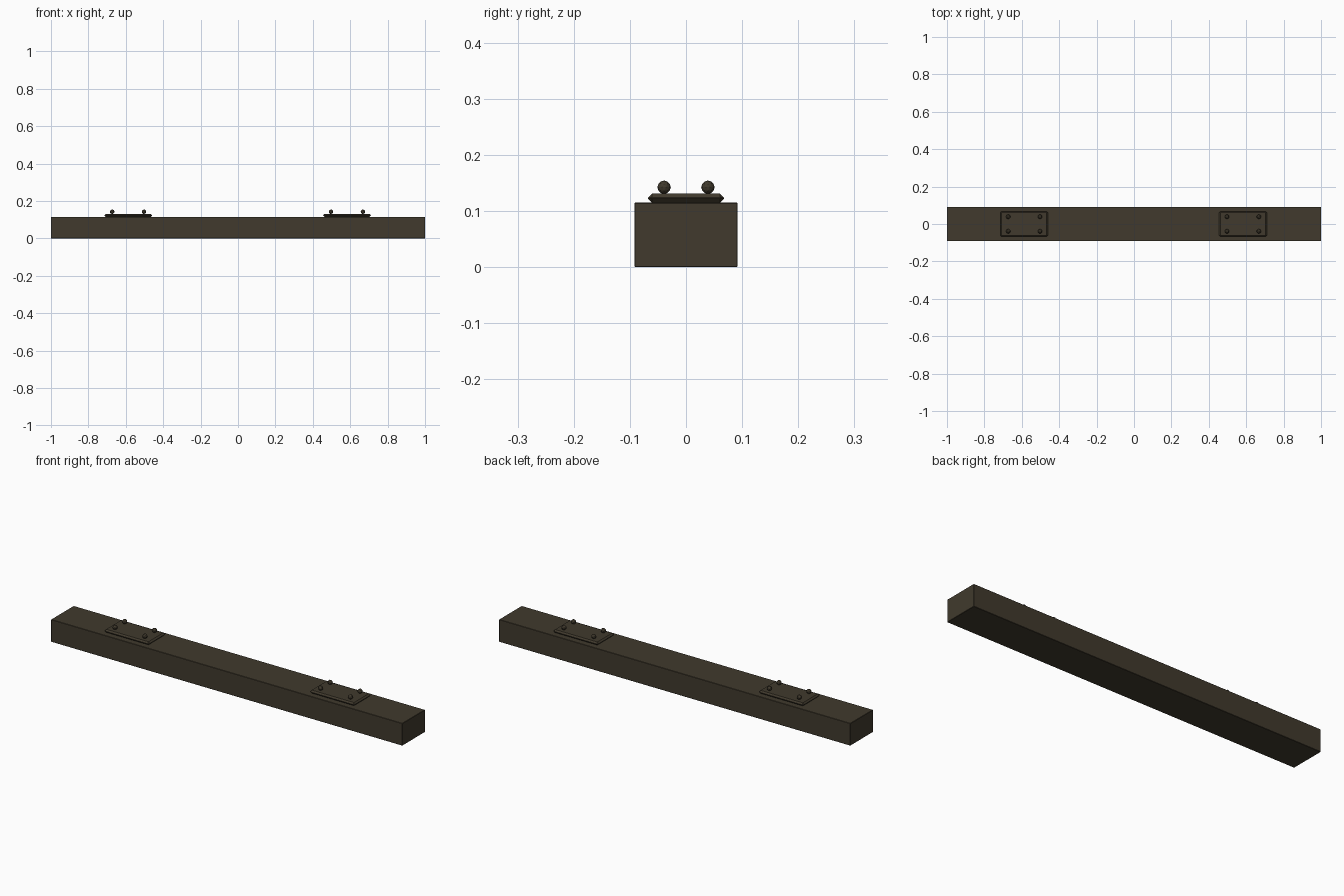
import bpy

if "Cube" in bpy.data.objects:
    bpy.data.objects.remove(bpy.data.objects["Cube"])

wood = bpy.data.materials.new("dark_brown")
wood.diffuse_color = (0.052, 0.042, 0.026, 1)
wood.use_nodes = True
wood.node_tree.nodes["Principled BSDF"].inputs["Base Color"].default_value = wood.diffuse_color


def box(name, center, size, bevel):
    """Box with a single flat chamfer on every edge."""
    bpy.ops.mesh.primitive_cube_add(size=1, location=center)
    ob = bpy.context.object
    ob.name = name
    ob.scale = size
    bpy.ops.object.transform_apply(location=False, rotation=False, scale=True)
    mod = ob.modifiers.new("chamfer", 'BEVEL')
    mod.width = bevel
    mod.segments = 1
    mod.limit_method = 'NONE'
    ob.data.materials.append(wood)
    return ob


# Long beam
box("beam", (0, 0, 0.0575), (2.0, 0.184, 0.115), 0.0015)

# Mounting plates, each with four round bolt heads
for side, px in (("left", -0.5875), ("right", 0.5825)):
    box(side + "_plate", (px, 0, 0.123), (0.255, 0.136, 0.016), 0.0072)
    for i, (dx, dy) in enumerate(((-1, -1), (1, -1), (1, 1), (-1, 1)), 1):
        bpy.ops.mesh.primitive_ico_sphere_add(
            subdivisions=2, radius=0.012,
            location=(px + dx * 0.085, dy * 0.039, 0.1425))
        bolt = bpy.context.object
        bolt.name = f"{side}_bolt_{i}"
        bolt.data.materials.append(wood)
